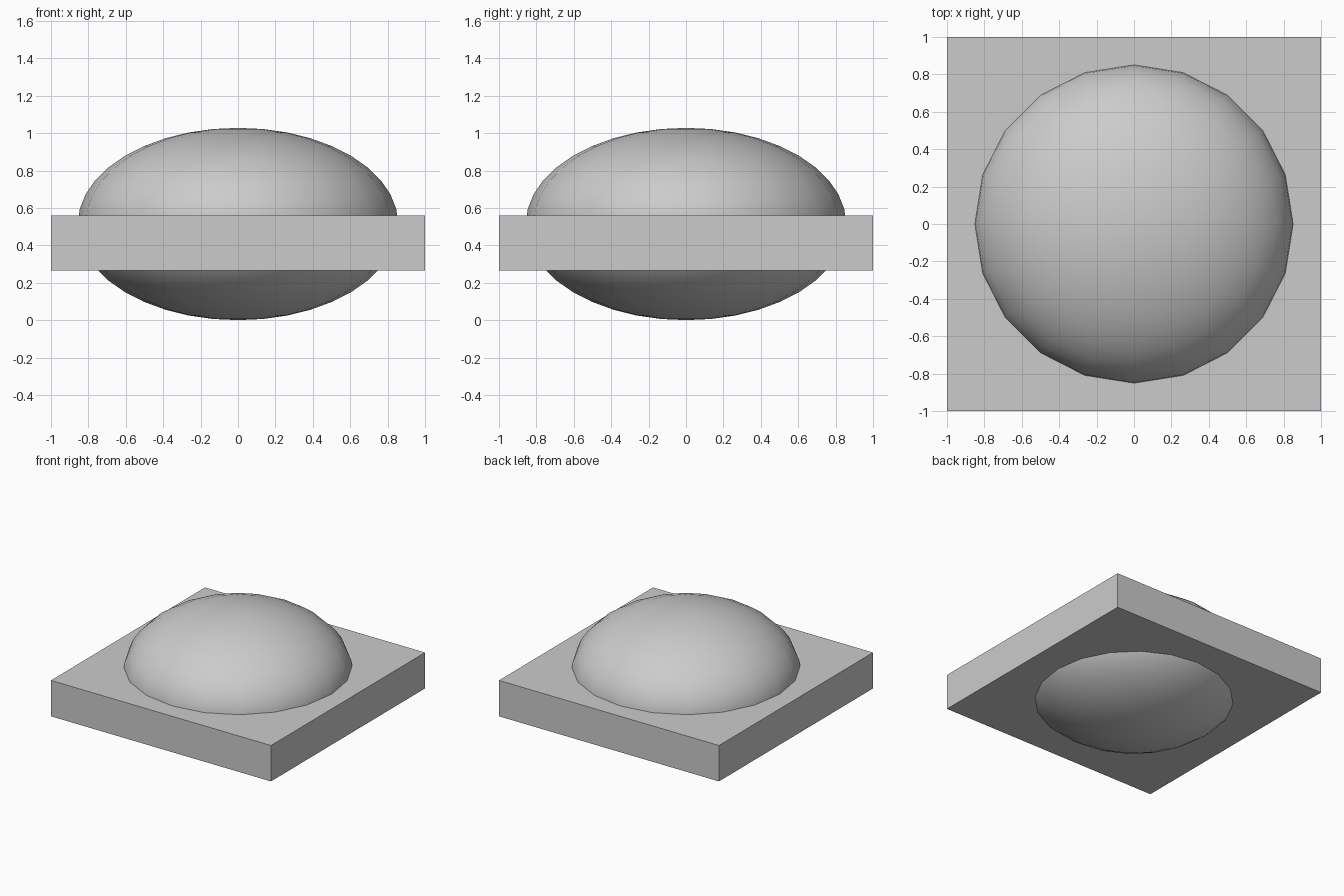
import bpy

if "Cube" in bpy.data.objects:
    bpy.data.objects.remove(bpy.data.objects["Cube"])

# Square slab
bpy.ops.mesh.primitive_cube_add(size=1, location=(0, 0, 0.412))
slab = bpy.context.object
slab.name = "square_slab"
slab.scale = (2, 2, 0.295)
bpy.ops.object.transform_apply(location=False, rotation=False, scale=True)

# Flattened dome passing through the slab
bpy.ops.mesh.primitive_uv_sphere_add(segments=20, ring_count=20, radius=1, location=(0, 0, 0.514))
dome = bpy.context.object
dome.name = "flattened_dome"
dome.scale = (0.857, 0.857, 0.514)
bpy.ops.object.transform_apply(location=False, rotation=False, scale=True)
bpy.ops.object.shade_smooth()
